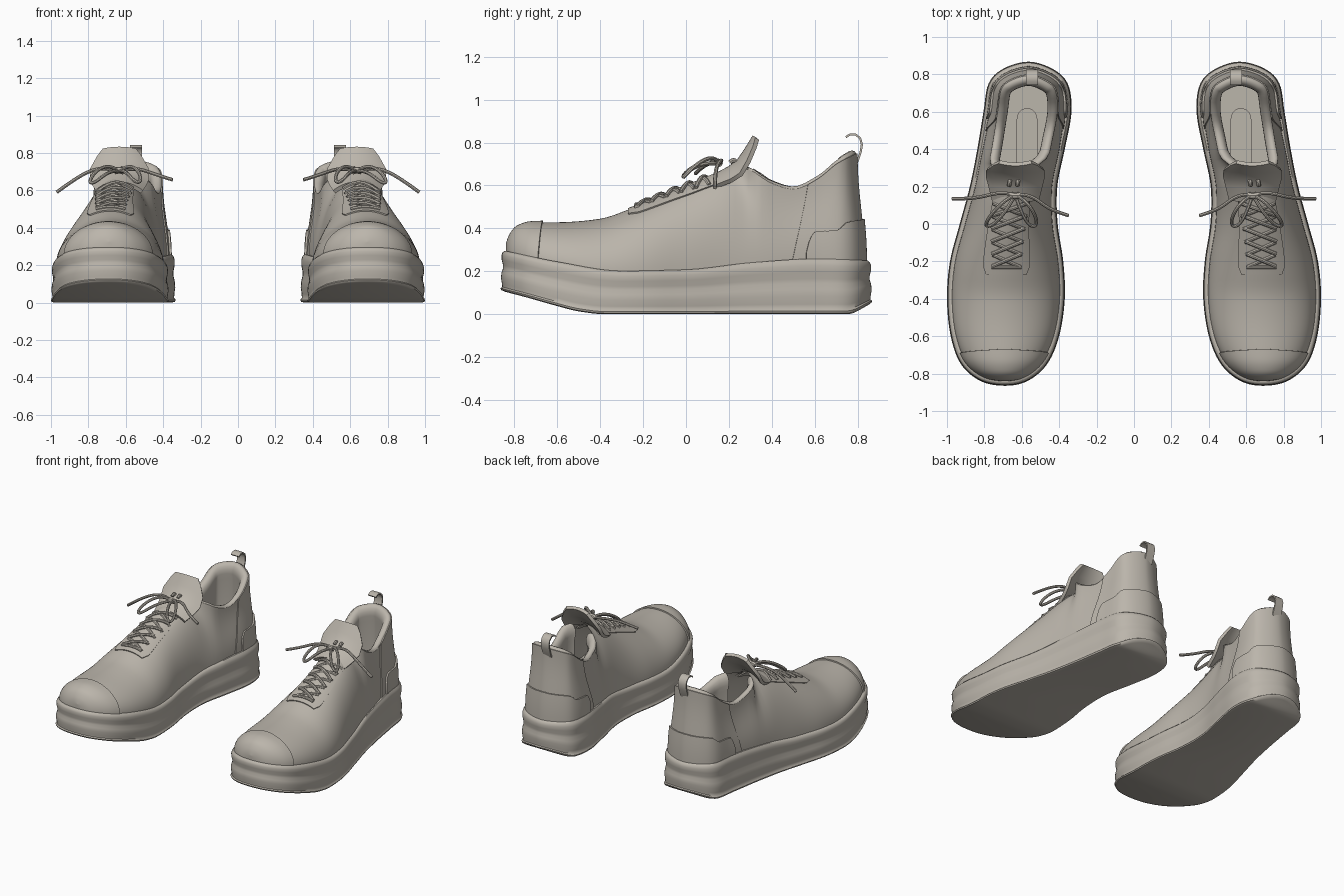
import bpy, bmesh, math
from mathutils import Vector

if "Cube" in bpy.data.objects:
    bpy.data.objects.remove(bpy.data.objects["Cube"])

mat = bpy.data.materials.new("warm_grey")
mat.use_nodes = True
COLOUR = (0.50, 0.465, 0.41, 1)
mat.diffuse_color = COLOUR
mat.node_tree.nodes["Principled BSDF"].inputs["Base Color"].default_value = COLOUR


def smooth_table(*pts):
    """Monotone cubic curve through (y, value) points."""
    n = len(pts)
    d = [(pts[i + 1][1] - pts[i][1]) / (pts[i + 1][0] - pts[i][0]) for i in range(n - 1)]
    m = [d[0]] + [2 * a * b / (a + b) if a * b > 0 else 0 for a, b in zip(d, d[1:])] + [d[-1]]

    def f(y):
        y = min(max(y, pts[0][0]), pts[-1][0])
        i = max(k for k in range(n - 1) if k == 0 or pts[k][0] <= y)
        h = pts[i + 1][0] - pts[i][0]
        t = (y - pts[i][0]) / h
        s = t * t * (3 - 2 * t)
        return (pts[i][1] * (1 - s) + pts[i + 1][1] * s
                + h * t * (1 - t) * (m[i] * (1 - t) - m[i + 1] * t))
    return f


# Height curves along the shoe, and the inset of the upper from the sole edge
bottom_z = smooth_table((-.865, .11), (-.75, .08), (-.6, .038), (-.5, .013), (-.38, 0), (.75, 0), (.865, .05))
welt_z = smooth_table((-.865, .30), (-.6, .245), (-.3, .202), (0, .208), (.3, .24), (.6, .258), (.865, .25))
ridge_z = smooth_table((-.835, .31), (-.82, .36), (-.785, .405), (-.72, .425), (-.55, .43), (-.4, .445),
                       (-.25, .495), (0, .595), (.2, .665), (.4, .68))
rim_z = smooth_table((.2, .70), (.3, .67), (.4, .61), (.5, .582), (.62, .635), (.7, .70), (.79, .75))
edge_inset = smooth_table((-.865, .034), (-.5, .027), (.35, .027), (.6, .038), (.865, .042))

# Sole outline: (y, inner x, outer x), rounded into a closed loop
KEYS = [(-.84, .57, .82), (-.75, .465, .925), (-.6, .40, .98), (-.4, .37, 1.0), (-.2, .378, .984),
        (0, .408, .932), (.2, .41, .878), (.4, .37, .838), (.6, .334, .805), (.75, .354, .778), (.83, .436, .70)]
loop = ([Vector((.69, -.865))] + [Vector((r, y)) for y, l, r in KEYS]
        + [Vector((.565, .868))] + [Vector((l, y)) for y, l, r in reversed(KEYS)])
STEPS = 6
outline = []
for i in range(len(loop)):
    a, b, c, d = (loop[(i + k) % len(loop)] for k in (-1, 0, 1, 2))
    for k in range(STEPS):
        t = k / STEPS
        outline.append(.5 * (2 * b + (c - a) * t + (2 * a - 5 * b + 4 * c - d) * t * t
                             + (3 * b - a - 3 * c + d) * t ** 3))
N = len(outline)
HALF = N // 2


def normal(i):
    tan = (outline[(i + 1) % N] - outline[(i - 1) % N]).normalized()
    return Vector((tan.y, -tan.x))


def inset(i, amount):
    return outline[i % N] + normal(i) * amount


def u_at(y):
    return next(i + (y - outline[i].y) / (outline[i + 1].y - outline[i].y)
                for i in range(HALF) if outline[i + 1].y >= y)


def column(i, t):
    """Point of the upper above outline sample i, t from welt to ridge or rim."""
    d = -edge_inset(outline[i % N].y)
    p, q = inset(i, d), inset(N - i % N, d)
    y = (p.y + q.y) / 2
    s = min(max((y - .2) / .16, 0), 1)
    w = s * s * (3 - 2 * s)
    base = Vector((p.x, p.y, welt_z(p.y) - .01))
    centre = Vector(((p.x + q.x) / 2, y, ridge_z(y)))
    r = inset(i, -.075)
    end = centre.lerp(Vector((r.x, r.y, rim_z(r.y))), w)
    h = end.z - base.z
    up = Vector((0, 0, h))
    c1 = base + up * (.55 - .15 * w)
    c2 = (end + Vector(((base.x - end.x) * .52, 0, 0))).lerp(end - up * .4, w)
    v = 1 - t
    return v ** 3 * base + 3 * v * v * t * c1 + 3 * v * t * t * c2 + t ** 3 * end


def upper(u, t):
    i = math.floor(u)
    return column(i, t).lerp(column(i + 1, t), u - i)


def finish(ob, thick=0, angle=40):
    """Colour, thicken, mirror to the other shoe and shade."""
    ob.data.materials.clear()
    ob.data.materials.append(mat)
    if thick:
        mod = ob.modifiers.new("thickness", 'SOLIDIFY')
        mod.thickness, mod.offset = thick, 0
    mod = ob.modifiers.new("other_shoe", 'MIRROR')
    mod.use_mirror_merge = False
    bpy.ops.object.select_all(action='DESELECT')
    ob.select_set(True)
    bpy.context.view_layer.objects.active = ob
    bpy.ops.object.convert(target='MESH')
    bpy.ops.object.shade_smooth_by_angle(angle=math.radians(angle))


def sheet(name, rows, thick=0, closed=False, caps=False, angle=40):
    """Mesh from a grid of points; caps join the two sides of closed rings."""
    bm = bmesh.new()
    grid = [[bm.verts.new(p) for p in row] for row in rows]
    n = len(grid[0])
    for a, b in zip(grid, grid[1:]):
        for i in range(n if closed else n - 1):
            j = (i + 1) % n
            bm.faces.new((a[i], a[j], b[j], b[i]))
    for ring in (grid[0], grid[-1]) if caps else ():
        for i in range(n // 2):
            quad = [ring[i], ring[i + 1], ring[(n - i - 1) % n], ring[(n - i) % n]]
            bm.faces.new(list(dict.fromkeys(quad)))
    bmesh.ops.remove_doubles(bm, verts=bm.verts, dist=.0004)
    bmesh.ops.recalc_face_normals(bm, faces=bm.faces)
    me = bpy.data.meshes.new(name)
    bm.to_mesh(me)
    bm.free()
    ob = bpy.data.objects.new(name, me)
    bpy.context.collection.objects.link(ob)
    finish(ob, thick, angle)


def tube(name, paths, radius):
    cu = bpy.data.curves.new(name, 'CURVE')
    cu.dimensions = '3D'
    cu.bevel_depth, cu.bevel_resolution, cu.resolution_u = radius, 2, 5
    cu.use_fill_caps = True
    for path in paths:
        sp = cu.splines.new('NURBS')
        sp.points.add(len(path) - 1)
        for pt, co in zip(sp.points, path):
            pt.co = (*co, 1)
        sp.order_u, sp.use_endpoint_u = min(4, len(path)), True
    ob = bpy.data.objects.new(name, cu)
    bpy.context.collection.objects.link(ob)
    finish(ob)


def span(a, b, n):
    return [a + (b - a) * k / n for k in range(n + 1)]


# Platform sole with two soft bands and a thin outsole lip
PROFILE = [(0, -.02), (.02, -.003), (.06, 0), (.10, -.008), (.18, -.007), (.32, -.002), (.45, -.005),
           (.56, -.012), (.64, -.012), (.76, -.006), (.88, -.005), (.95, -.01), (1, -.02), (1, -.035)]
rings = []
for f, off in PROFILE:
    pts = [inset(i, off) for i in range(N)]
    rings.append([(p.x, p.y, bottom_z(p.y) * (1 - f) + welt_z(p.y) * f) for p in pts])
sheet("sole", rings, closed=True, caps=True, angle=50)

# Upper shell, open at the ankle
sheet("upper", [[column(i, t) for i in range(N)] for t in span(0, 1, 20)], closed=True, angle=60)

# Toe cap, heel panel and heel counter follow the upper
toe = u_at(-.70)
sheet("toe_cap", [[upper(u, t) for u in span(-toe - t * .9, toe + t * .9, 36)]
                  for t in span(0, 1, 20)], .018, angle=50)
low, high = u_at(.50), u_at(.58)
sheet("heel_panel", [[upper(u, t) for u in span(low + (high - low) * t, N - low - (high - low) * t, 50)]
                     for t in span(0, 1, 12)], .014)
counter_z = smooth_table((.555, .27), (.58, .355), (.605, .383), (.70, .388), (.75, .425), (.83, .442))
start = u_at(.565)
counter = []
for u in span(start, N - start, 90):
    limit = counter_z(upper(u, 0).y)
    top = next(t for t in span(0, 1, 200) if upper(u, t).z >= limit)
    counter.append([upper(u, t) for t in span(0, top, 6)])
sheet("heel_counter", counter, .036)

# Padded collar rolling over the rim and down into the lining
first = math.ceil(u_at(.29))
ROLL = [(0, 0), (.006, .009), (.018, .013), (.034, .008), (.046, -.008), (.053, -.03), (.054, -.06), (.046, -.10)]
collar = []
for i in range(first, N - first + 1):
    rim, side = column(i, 1), normal(i).to_3d()
    row = [rim - side * d + Vector((0, 0, z)) for d, z in ROLL]
    collar.append(row + [Vector((*(rim - side * .046).xy, .27))])
sheet("collar_lining", collar, angle=60)

# Footbed with a long raised pad
sheet("insole", [[(*inset(i, -.07), .285), (*inset(N - i, -.07), .285)]
                 for i in range(math.ceil(u_at(0)), HALF)], .01)
sheet("insole_pad", [[(.572 + s * .055 * math.sqrt(1 - max(0, (y - .56) / .06) ** 2), y, .294) for s in (-1, 1)]
                     for y in span(.2, .56, 4) + span(.57, .619, 8)], .009)

# Lace panel on the instep and the tongue rising above it
panel = []
for u in span(u_at(-.265), u_at(.2), 20):
    edge = .70 + .05 * max(0, 1 - (u - u_at(-.265)) / 1.5)
    panel.append([upper(u, t) for t in span(edge, 1, 8)] + [upper(N - u, t) for t in span(1, edge, 8)[1:]])
sheet("lace_panel", panel, .014)
TONGUE = [(.12, .637, .12, .045), (.2, .678, .14, .055), (.245, .712, .152, .06),
          (.28, .762, .152, .05), (.308, .808, .115, .03), (.32, .828, .085, .01)]
sheet("tongue", [[(.634 + s * hw, y + .012 * s * s, z - drop * s * s) for s in span(-1, 1, 12)]
                 for y, z, hw, drop in TONGUE], .022)


def on_instep(dx, y, lift=.011):
    u = u_at(y)
    mid = upper(u, 1)
    half = abs(upper(u, 0).x - mid.x)
    return mid + Vector((dx, 0, lift - .6 * (dx / half) ** 2 * (mid.z - .22)))


# Criss-cross laces
crosses = []
for k in range(5):
    y = -.225 + k * .068
    w = .076 + k * .004
    for s in (-1, 1):
        crosses.append([on_instep(s * w * f, y + .034 * (1 - f) + .002 * s, .011 + .004 * s)
                        for f in span(1, -1, 6)])
crosses.append([on_instep(x, -.228) for x in span(-.078, .078, 4)])
tube("crossed_laces", crosses, .0105)

# Bow with two loops and two loose ends
knot = Vector((.635, .155, .702))


def path(*offsets):
    return [knot + Vector(o) for o in offsets]


bow = [path((0, 0, 0), (.05, -.02, .04), (.13, -.10, .01), (.17, -.17, -.07),
            (.12, -.17, -.06), (.05, -.09, .01), (0, 0, 0)),
       path((0, 0, 0), (-.05, -.02, .04), (-.11, -.10, .01), (-.12, -.17, -.07),
            (-.07, -.17, -.05), (-.03, -.09, .01), (0, 0, 0)),
       path((0, 0, 0), (.08, .02, .022), (.16, -.01, .01), (.25, -.02, -.05), (.335, -.02, -.112)),
       path((0, 0, 0), (-.08, .01, .022), (-.15, -.06, 0), (-.22, -.09, -.025), (-.285, -.11, -.045))]
tube("lace_bow", bow, .0095)
tube("lace_knot", [path((-.025, 0, 0), (0, -.01, .012), (.025, 0, 0))], .018)
tube("lace_eyelets", [path((s * .022 + .005, .08, .005), (s * .022 + .01, .07, .025), (s * .022 + .01, .05, .005))
                      for s in (-1, 1)], .011)

# Curled pull tab at the back
TAB = [(.745, .825), (.765, .838), (.79, .838), (.812, .82), (.82, .79), (.814, .755), (.80, .715), (.79, .69)]
sheet("pull_tab", [[(x, y, z) for x in (.513, .577)] for y, z in TAB], .01)
